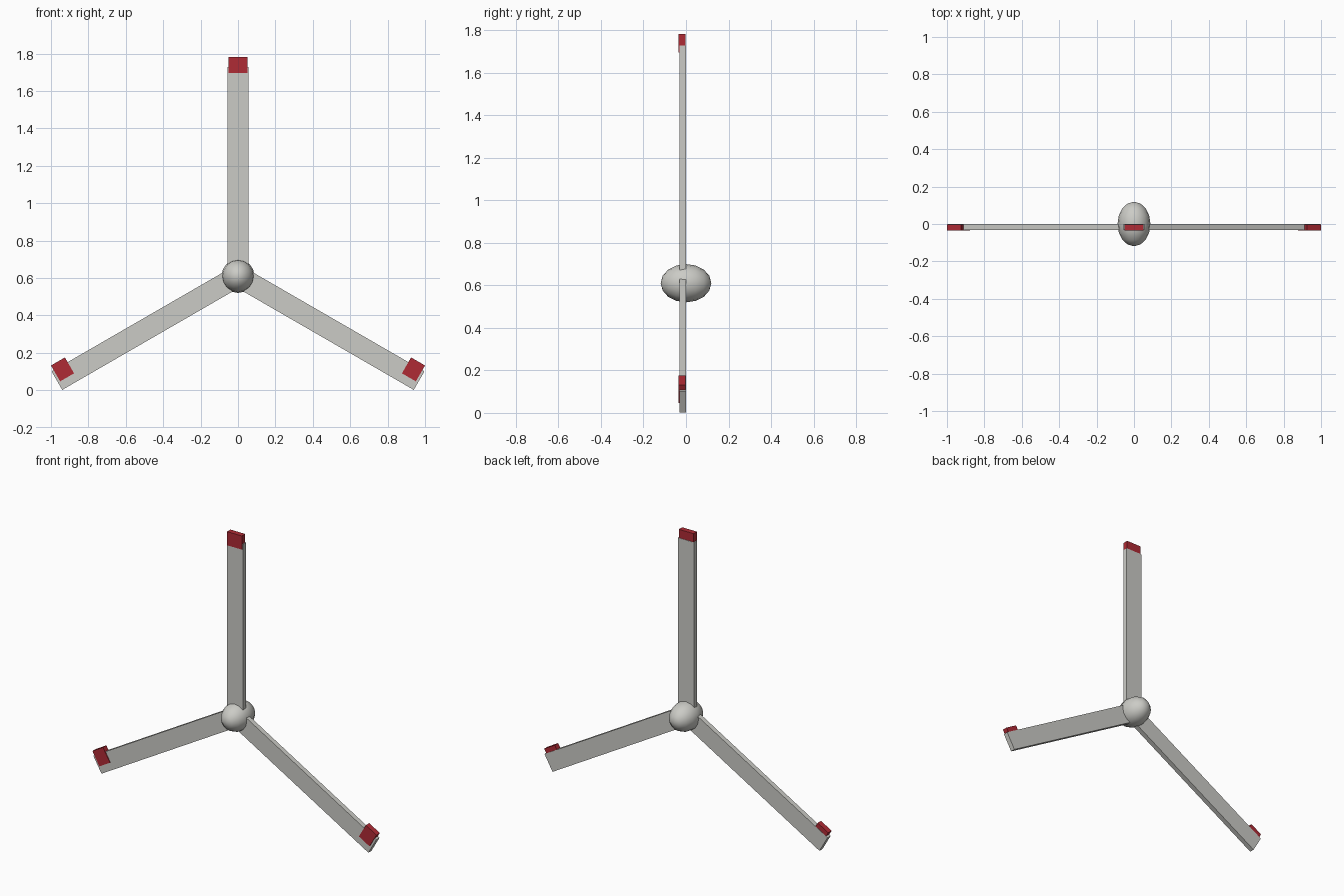
import bpy, math
from mathutils import Matrix, Vector

if "Cube" in bpy.data.objects:
    bpy.data.objects.remove(bpy.data.objects["Cube"])

HUB_Z = 0.61


def material(name, rgb):
    m = bpy.data.materials.new(name)
    m.diffuse_color = (*rgb, 1)
    m.use_nodes = True
    m.node_tree.nodes["Principled BSDF"].inputs["Base Color"].default_value = m.diffuse_color
    return m


GREY = material("light grey", (0.60, 0.60, 0.565))
RED = material("red", (0.43, 0.024, 0.035))


def arm_box(name, angle, t, r, y, mat):
    """Box given by ranges across (t), along (r) and deep (y), turned about the hub."""
    bpy.ops.mesh.primitive_cube_add(size=1)
    ob = bpy.context.object
    ob.name = name
    size = Matrix.Diagonal((t[1] - t[0], y[1] - y[0], r[1] - r[0], 1))
    centre = Matrix.Translation(Vector((sum(t) / 2, sum(y) / 2, sum(r) / 2)))
    turn = Matrix.Translation((0, 0, HUB_Z)) @ Matrix.Rotation(angle, 4, 'Y')
    ob.data.transform(turn @ centre @ size)
    ob.data.materials.append(mat)


# Hub: stretched ball, long from front to back
bpy.ops.mesh.primitive_uv_sphere_add(segments=16, ring_count=8, radius=1)
hub = bpy.context.object
hub.name = "hub"
hub.data.transform(Matrix.Translation((0, 0, HUB_Z))
                   @ Matrix.Diagonal((0.088, 0.119, 0.09, 1))
                   @ Matrix.Rotation(math.pi / 2, 4, 'X'))
hub.data.materials.append(GREY)
bpy.ops.object.shade_smooth_by_angle(angle=math.radians(60))

# Three blades with red tips; the lower tips sit towards the upper edge
arms = [("top", 0, (-0.052, 0.052), (1.085, 1.172)),
        ("right", 120, (-0.086, 0.012), (1.019, 1.105)),
        ("left", -120, (-0.012, 0.086), (1.019, 1.105))]
for side, deg, tip_t, tip_r in arms:
    a = math.radians(deg)
    arm_box(side + "_blade", a, (-0.057, 0.057), (0.06, 1.118), (-0.031, 0), GREY)
    arm_box(side + "_blade_tip", a, tip_t, tip_r, (-0.036, -0.002), RED)
